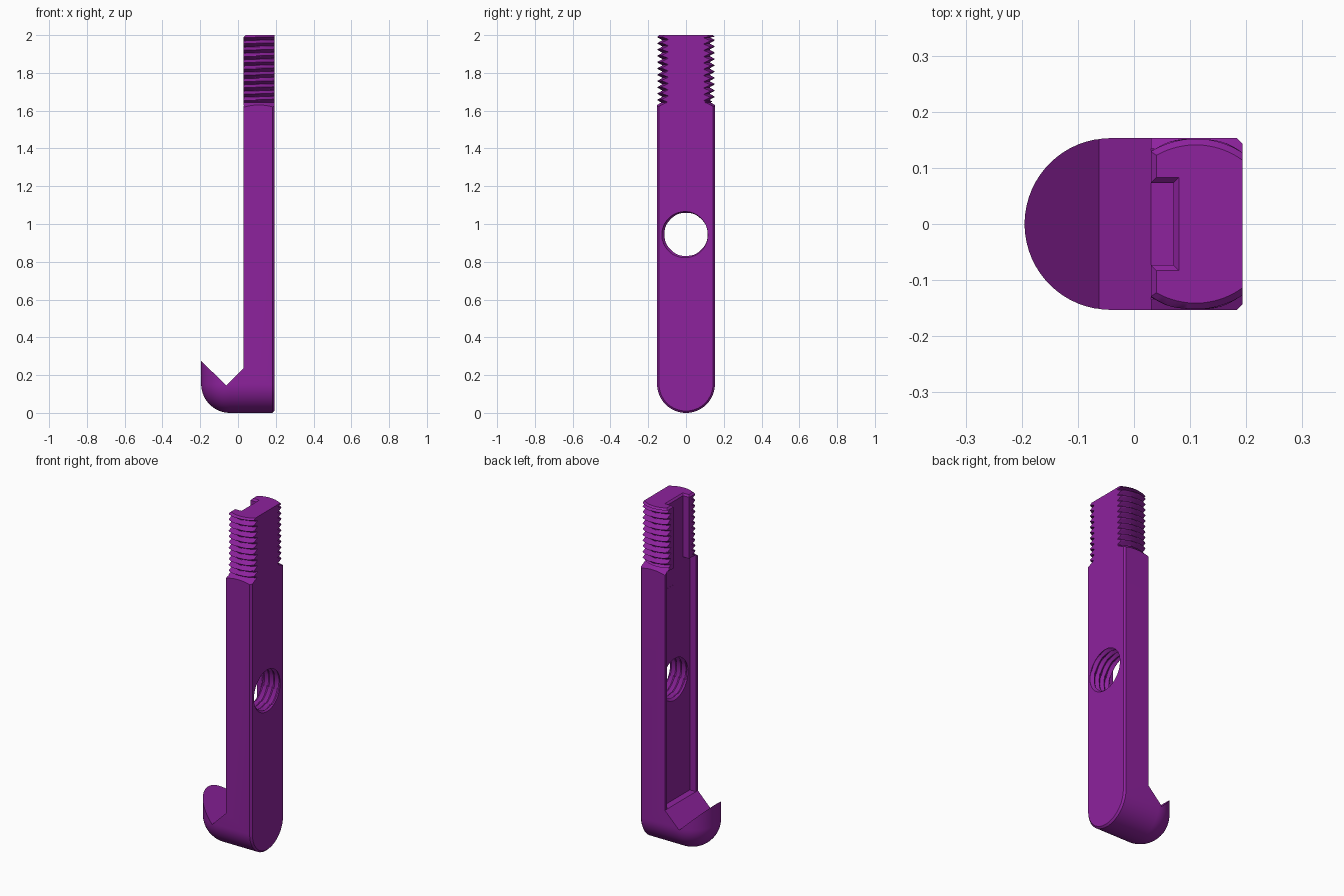
import bpy, bmesh, math
from mathutils import Matrix

if "Cube" in bpy.data.objects:
    bpy.data.objects.remove(bpy.data.objects["Cube"])

R = 0.153          # half width of the bar
PITCH = 0.0333     # thread pitch

purple = bpy.data.materials.new("purple")
purple.diffuse_color = (0.27, 0.016, 0.34, 1)
purple.use_nodes = True
purple.node_tree.nodes["Principled BSDF"].inputs["Base Color"].default_value = purple.diffuse_color


def to_object(name, bm):
    bmesh.ops.recalc_face_normals(bm, faces=bm.faces)
    me = bpy.data.meshes.new(name)
    bm.to_mesh(me)
    bm.free()
    me.materials.append(purple)
    ob = bpy.data.objects.new(name, me)
    bpy.context.collection.objects.link(ob)
    return ob


def loft(name, rings, closed=True):
    """Skin between rings of equal length and cap both ends."""
    bm = bmesh.new()
    vs = [[bm.verts.new(p) for p in ring] for ring in rings]
    n = len(vs[0])
    for a, b in zip(vs, vs[1:]):
        for i in range(n):
            j = (i + 1) % n
            bm.faces.new((a[i], a[j], b[j], b[i]))
    bm.faces.new(vs[0][::-1])
    bm.faces.new(vs[-1])
    return to_object(name, bm)


def lathe(name, rows, segs):
    """rows: (z, function of angle giving radius)."""
    angs = [2 * math.pi * (i + 0.5) / segs for i in range(segs)]
    return loft(name, [[(f(a) * math.cos(a), f(a) * math.sin(a), z)
                        for a in angs] for z, f in rows])


def thread_rows(z0, z1, r_min, r_max, steps):
    n = round((z1 - z0) / PITCH * steps)
    rows = []
    for k in range(n + 1):
        z = z0 + (z1 - z0) * k / n

        def radius(a, z=z):
            t = (z / PITCH - a / (2 * math.pi)) % 1
            return r_min + (r_max - r_min) * abs(2 * t - 1)
        rows.append((z, radius))
    return rows


def prism(name, pts, half):
    """Polygon in x-z extruded along y."""
    return loft(name, [[(x, y, z) for x, z in pts] for y in (-half, half)])


def boolean(ob, cutter, op='DIFFERENCE'):
    m = ob.modifiers.new("cut", 'BOOLEAN')
    m.object, m.operation, m.solver = cutter, op, 'EXACT'
    bpy.context.view_layer.objects.active = ob
    bpy.ops.object.modifier_apply(modifier=m.name)
    bpy.data.objects.remove(cutter)


# Bar: round-bottomed sections along x, domed nose on the hook side
def section(x, r):
    arc = [(x, -r * math.cos(math.pi * i / 32), R - r * math.sin(math.pi * i / 32))
           for i in range(33)]
    return arc + [(x, r, 2.1), (x, -r, 2.1)]


nose = [(-0.042 - R * math.cos(a), R * math.sin(a))
        for a in [math.pi / 2 * (0.02 + 0.98 * i / 16) for i in range(17)]]
bar = loft("hook_bar", [section(x, r) for x, r in
                        nose + [(0.183, R), (0.193, R - 0.01)]])

# V notch and everything above the hook
boolean(bar, prism("notch", [(-0.3, 0.378), (-0.062, 0.145), (0.03, 0.237),
                             (0.03, 2.2), (-0.3, 2.2)], 0.4))

# Threaded shank with sloped shoulder and chamfered end
const = lambda r: (lambda a: r)
rows = [(-0.2, const(0.5)), (1.56, const(0.5)), (1.575, const(0.245)),
        (1.644, const(0.13))]
rows += thread_rows(1.648, 1.988, 0.124, 0.154, 10)
rows += [(1.99, const(0.152)), (2.0, const(0.141))]
shank = lathe("shank", rows, 96)
shank.data.transform(Matrix.Translation((0.11, 0, 0)))
boolean(bar, shank, 'INTERSECT')

# Wide channel along the body, narrower slot through the threaded end
boolean(bar, prism("channel", [(0, 0.237), (0.07, 0.237), (0.07, 1.63), (0, 1.63)], 0.135))
boolean(bar, prism("slot", [(0, 1.5), (0.0702, 1.5), (0.0702, 2.1), (0, 2.1)], 0.073))
flare = [[(0, -w, z), (x, -w, z), (x, w, z), (0, w, z)]
         for w, x, z in ((0.073, 0.0702, 1.99), (0.093, 0.09, 2.01))]
boolean(bar, loft("slot_flare", flare))
boolean(bar, prism("end_chamfer", [(0, 1.96), (0.05, 2.01), (0, 2.01)], 0.3))

# Threaded cross hole
hole = lathe("hole", thread_rows(-0.1, 0.3, 0.114, 0.13, 8), 48)
hole.data.transform(Matrix.Translation((0, 0, 0.945)) @ Matrix.Rotation(math.pi / 2, 4, 'Y'))
boolean(bar, hole)

bpy.ops.object.select_all(action='DESELECT')
bar.select_set(True)
bpy.context.view_layer.objects.active = bar
bpy.ops.object.shade_smooth_by_angle(angle=math.radians(25))
